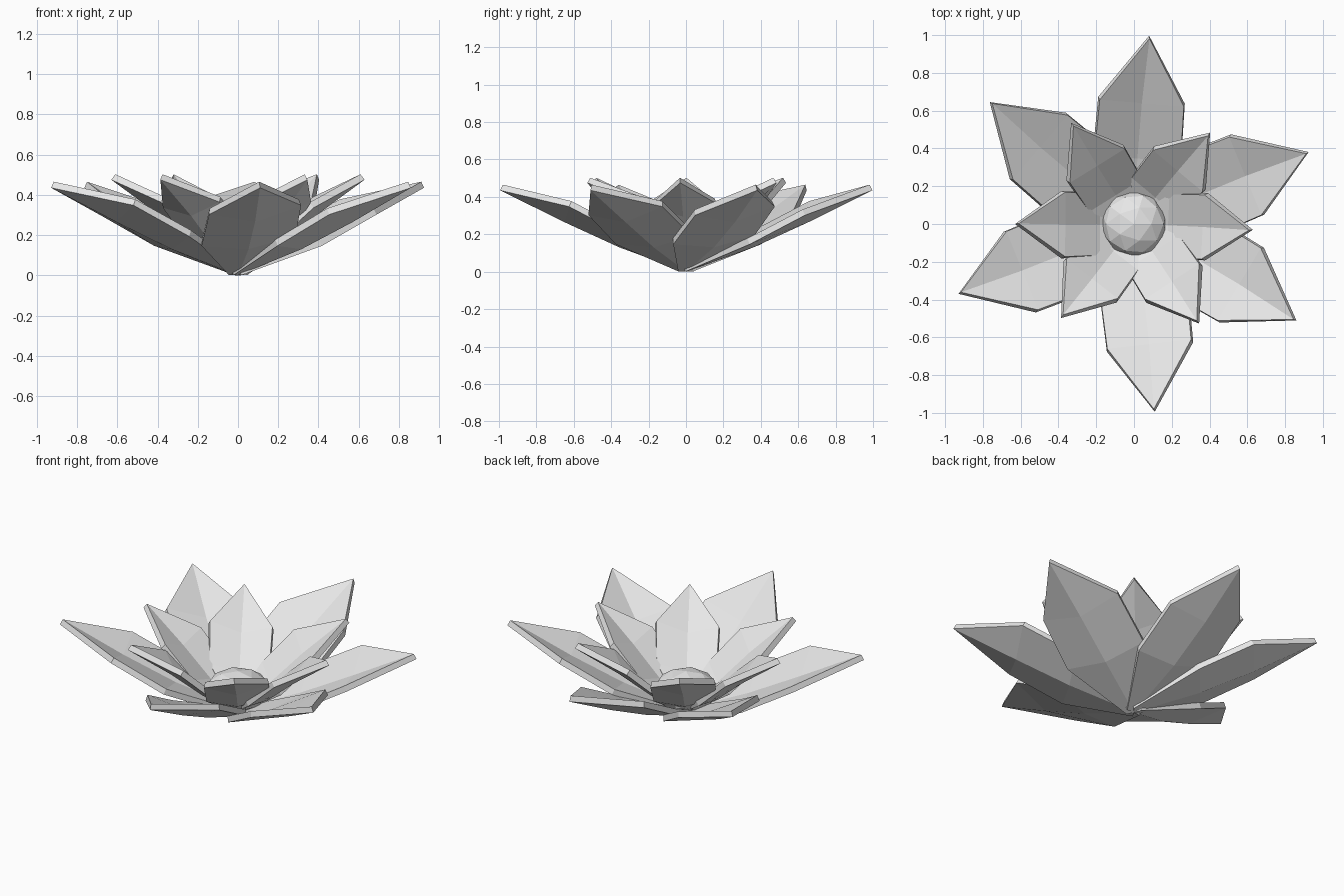
import bpy, bmesh, math
from mathutils import Matrix

if "Cube" in bpy.data.objects:
    bpy.data.objects.remove(bpy.data.objects["Cube"])

grey = bpy.data.materials.new("pale_grey")
grey.diffuse_color = (0.8, 0.8, 0.8, 1)
grey.use_nodes = True
grey.node_tree.nodes["Principled BSDF"].inputs["Base Color"].default_value = grey.diffuse_color


def make_object(name, bm):
    mesh = bpy.data.meshes.new(name)
    bm.to_mesh(mesh)
    bm.free()
    mesh.materials.append(grey)
    obj = bpy.data.objects.new(name, mesh)
    bpy.context.collection.objects.link(obj)
    return obj


def petal(name, angle, rows, tip, roll, shift):
    """Cupped kite-shaped petal; rows are (radius, half width, centre z, edge lift)."""
    bm = bmesh.new()
    grid = []
    for r, w, z, lift in rows:
        side = shift if w > 0.15 else 0
        grid.append([bm.verts.new((r, s * w + side, z + abs(s) * lift + s * w * roll))
                     for s in (-1, 0, 1)])
    for a, b in zip(grid, grid[1:]):
        for i in (0, 1):
            bm.faces.new((a[i], b[i], b[i + 1], a[i + 1]))
    point = bm.verts.new(tip)
    for i in (0, 1):
        bm.faces.new((grid[-1][i], point, grid[-1][i + 1]))
    bm.transform(Matrix.Rotation(math.radians(angle), 4, 'Z'))
    bm.normal_update()
    obj = make_object(name, bm)
    # thickness grows upward from the underside
    solid = obj.modifiers.new("thickness", 'SOLIDIFY')
    solid.thickness = 0.034
    solid.offset = 1
    return obj


# outer ring: long, low petals
outer_rows = [(0.0, 0.045, 0.0, 0.005), (0.36, 0.235, 0.13, 0.04), (0.656, 0.23, 0.265, 0.06)]
for i, a in enumerate((85.4, 22.4, -30.7, -83.7, 201.7, 139.8)):
    petal(f"outer_petal_{i + 1}", a, outer_rows, (1.0, 0, 0.435), 0.1, 0.013)

# inner ring: shorter, steeper petals
inner_rows = [(0.0, 0.04, 0.025, 0.005), (0.2, 0.17, 0.14, 0.04), (0.385, 0.178, 0.295, 0.055)]
for i, a in enumerate((50.2, -2.8, -56.8, 232.2, 180, 121.9)):
    petal(f"inner_petal_{i + 1}", a, inner_rows, (0.63, 0, 0.475), 0.08, 0.004)

# faceted dome in the middle
bm = bmesh.new()
bmesh.ops.create_icosphere(bm, subdivisions=2, radius=0.175)
bm.transform(Matrix.Translation((0, 0, 0.15)) @ Matrix.Diagonal((1, 1, 0.63, 1)))
make_object("flower_centre", bm)
